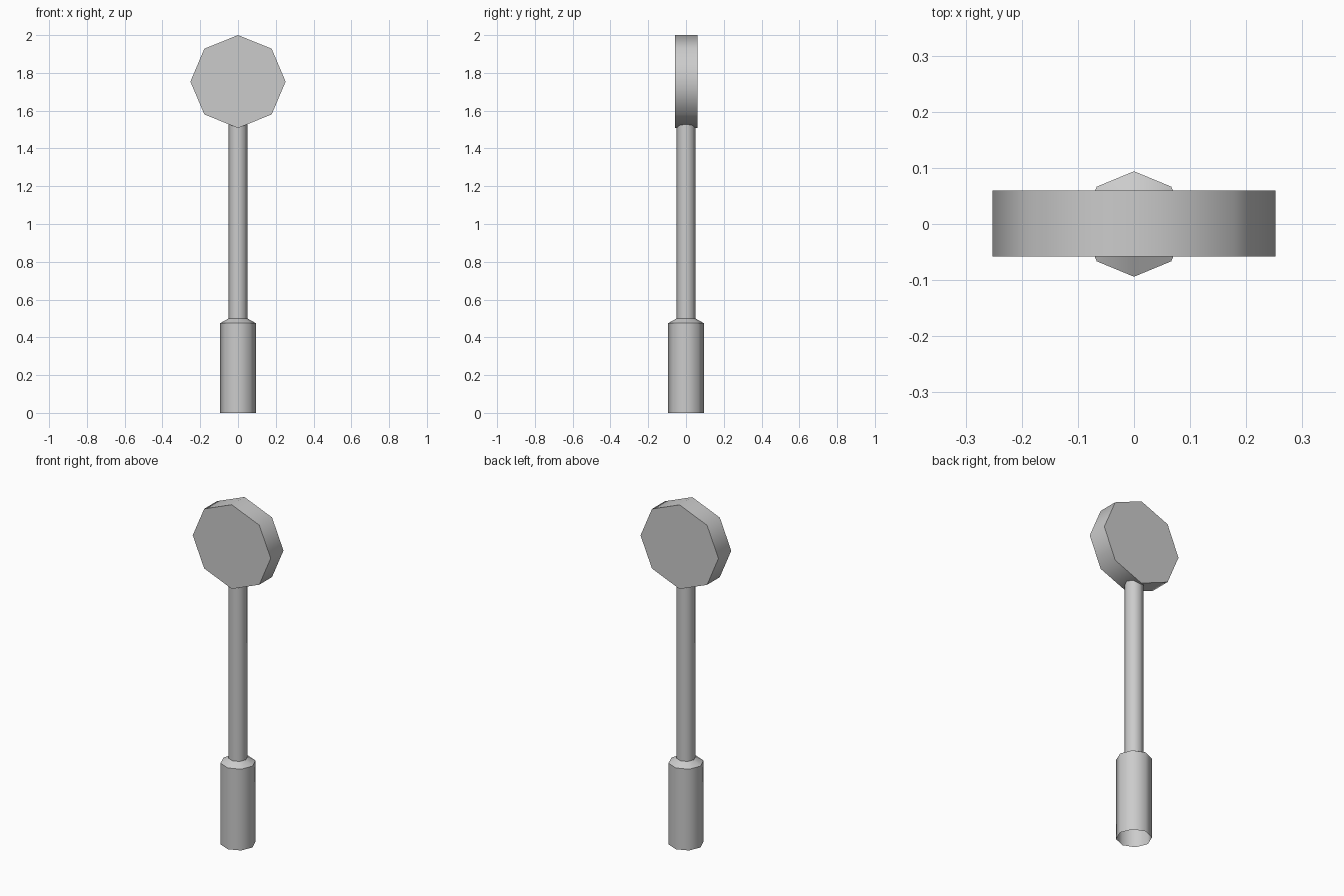
import bpy, bmesh, math

if "Cube" in bpy.data.objects:
    bpy.data.objects.remove(bpy.data.objects["Cube"])

SIDES = 8


def loft(name, rings, cap_start, cap_end):
    """Skin a list of closed rings into one object."""
    bm = bmesh.new()
    loops = [[bm.verts.new(p) for p in ring] for ring in rings]
    for a, b in zip(loops, loops[1:]):
        for i in range(SIDES):
            j = (i + 1) % SIDES
            bm.faces.new((a[i], a[j], b[j], b[i]))
    if cap_start:
        bm.faces.new(loops[0][::-1])
    if cap_end:
        bm.faces.new(loops[-1])
    mesh = bpy.data.meshes.new(name)
    bm.to_mesh(mesh)
    bm.free()
    obj = bpy.data.objects.new(name, mesh)
    bpy.context.collection.objects.link(obj)
    bpy.ops.object.select_all(action='DESELECT')
    obj.select_set(True)
    bpy.context.view_layer.objects.active = obj
    bpy.ops.object.shade_smooth_by_angle(angle=math.radians(50))
    return obj


def angles():
    return [2 * math.pi * i / SIDES for i in range(SIDES)]


def upright(r, z):
    return [(r * math.cos(a), r * math.sin(a), z) for a in angles()]


def facing(rx, rz, y, z):
    # Ring in the xz plane, wound so that lofting towards -y faces outward
    return [(rx * math.cos(a), y, z + rz * math.sin(a)) for a in angles()]


# Socket at the foot, open underneath, with a tapered shoulder
loft("base_sleeve", [upright(0.094, 0), upright(0.094, 0.475), upright(0.05, 0.5)],
     False, False)

# Pole
loft("post", [upright(0.05, 0.5), upright(0.05, 1.53)], False, False)

# Octagonal plate standing on its corner
loft("sign_plate", [facing(0.252, 0.246, 0.06, 1.754), facing(0.252, 0.246, -0.058, 1.754)],
     True, True)
